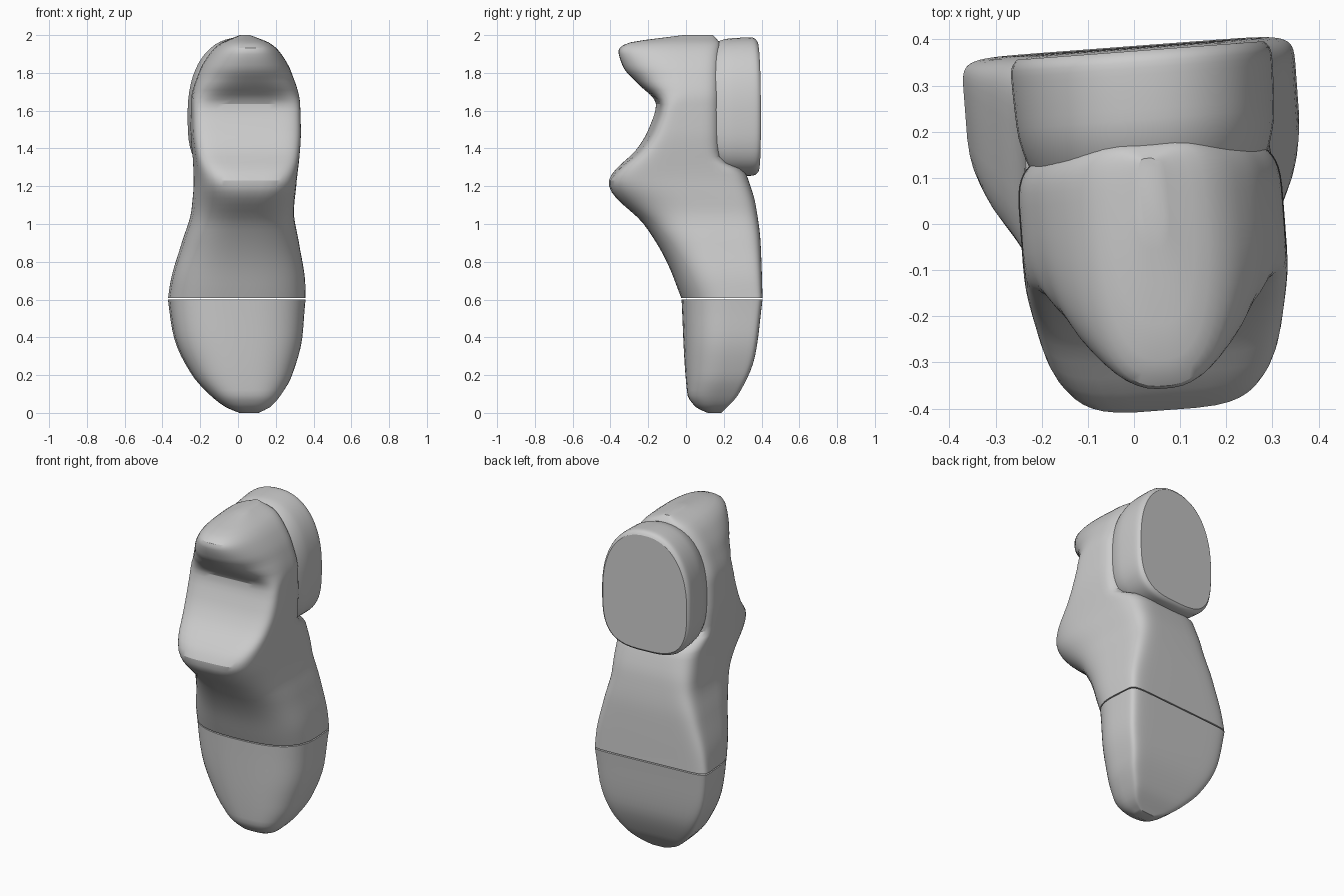
import bpy, bmesh, math
from mathutils import Matrix, Vector

if "Cube" in bpy.data.objects:
    bpy.data.objects.remove(bpy.data.objects["Cube"])

TURN = Matrix.Rotation(math.radians(4.3), 4, 'Z')
SEG = 60


def curve(*k):
    """Smooth, non-overshooting curve through (position, value) keys."""
    d = [(b[1] - a[1]) / (b[0] - a[0]) for a, b in zip(k, k[1:])]
    mid = [2 * p * q / (p + q) if p * q > 0 else 0 for p, q in zip(d, d[1:])]
    m = [d[0]] + mid + [d[-1]]

    def f(x):
        x = min(max(x, k[0][0]), k[-1][0])
        i = next(i for i in range(len(d)) if x <= k[i + 1][0])
        h = k[i + 1][0] - k[i][0]
        t = (x - k[i][0]) / h
        e = t * t * (3 - 2 * t)
        return (k[i][1] * (1 - e) + k[i + 1][1] * e
                + h * t * (1 - t) * ((1 - t) * m[i] - t * m[i + 1]))
    return f


def ring(cx, w, mid, low, high, n_low, n_high):
    """Superellipse loop with separate reach and squareness on its two sides."""
    pts = []
    for i in range(SEG):
        t = 2 * math.pi * (i + 0.5) / SEG
        c, s = math.cos(t), math.sin(t)
        n, reach = (n_low, mid - low) if s < 0 else (n_high, high - mid)
        pts.append((cx + w * math.copysign(abs(c) ** (2 / n), c),
                    mid + reach * math.copysign(abs(s) ** (2 / n), s)))
    return pts


def loft(name, rows, place):
    """Skin a stack of (height, loop) rows and cap both ends."""
    bm = bmesh.new()
    loops = [[bm.verts.new(TURN @ place(u, v, h)) for u, v in pts] for h, pts in rows]
    for a, b in zip(loops, loops[1:]):
        for i in range(SEG):
            j = (i + 1) % SEG
            bm.faces.new((a[i], a[j], b[j], b[i]))
    bm.faces.new(loops[0][::-1])
    bm.faces.new(loops[-1])
    bmesh.ops.recalc_face_normals(bm, faces=bm.faces)
    me = bpy.data.meshes.new(name)
    bm.to_mesh(me)
    bm.free()
    ob = bpy.data.objects.new(name, me)
    bpy.context.collection.objects.link(ob)
    bpy.ops.object.select_all(action='DESELECT')
    ob.select_set(True)
    bpy.context.view_layer.objects.active = ob
    bpy.ops.object.shade_smooth_by_angle(angle=math.radians(28))


upright = lambda u, v, h: Vector((u, v, h))
rearward = lambda u, v, h: Vector((u, h, v))

# toe cap: flat sole behind, rounded front, tapering down to the tip
width = curve((0, .05), (.03, .115), (.1, .19), (.2, .262), (.4, .337), (.6, .361))
front = curve((0, .11), (.03, .05), (.1, .005), (.6, -.02))
back = curve((0, .18), (.1, .265), (.3, .347), (.6, .385))
rows = []
for i in range(19):
    z = .6 * (i / 18) ** 1.7
    f, b = front(z), back(z)
    rows.append((z, ring(.014 + .056 * (1 - z / .6) ** 2, width(z),
                         f + (b - f) * .65, f, b, 2.7, 10)))
loft("toe_cap", rows, upright)

# upper: waist, jutting tongue, hollow opening and overhanging collar lip
width = curve((.607, .361), (.7, .352), (.9, .305), (1.08, .264), (1.2, .262), (1.5, .287),
              (1.65, .285), (1.8, .244), (1.9, .187), (1.955, .13), (2, .025))
front = curve((.607, -.021), (.8, -.1), (1, -.225), (1.18, -.4), (1.22, -.41),
              (1.26, -.392), (1.4, -.25), (1.5, -.19), (1.63, -.15), (1.75, -.265),
              (1.83, -.335), (1.92, -.361), (1.955, -.32), (2, -.02))
back = curve((.607, .385), (.9, .38), (1.1, .358), (1.22, .325), (1.28, .3), (1.35, .18),
             (1.95, .175), (2, .14))
square = curve((.607, 2.7), (1.1, 2.9), (1.22, 4), (1.4, 7), (1.6, 7), (1.7, 3),
               (1.8, 2.3), (1.93, 2.5))
rows = []
for i in range(53):
    z = 2 - 1.393 * (1 - i / 52) ** 1.4
    rows.append((z, ring(min(.04, .014 + .045 * (z - .607)), width(z),
                         max(.02, .24 - .27 * (z - .607)), front(z), back(z),
                         square(z), max(4, 10 - 8.5 * (z - .607)))))
loft("shoe_upper", rows, upright)

# heel block: arched outline grown backwards to a flat rim
size = curve((.1, .85), (.16, .94), (.22, .985), (.34, 1), (.362, .985), (.374, .945))
rows = []
for i in range(16):
    y = .374 - .274 * (1 - i / 15) ** 1.5
    s = size(y)
    rows.append((y, ring(.042, .284 * s, 1.58, 1.58 - .325 * s, 1.58 + .408 * s, 3.2, 2.25)))
loft("heel_block", rows, rearward)
